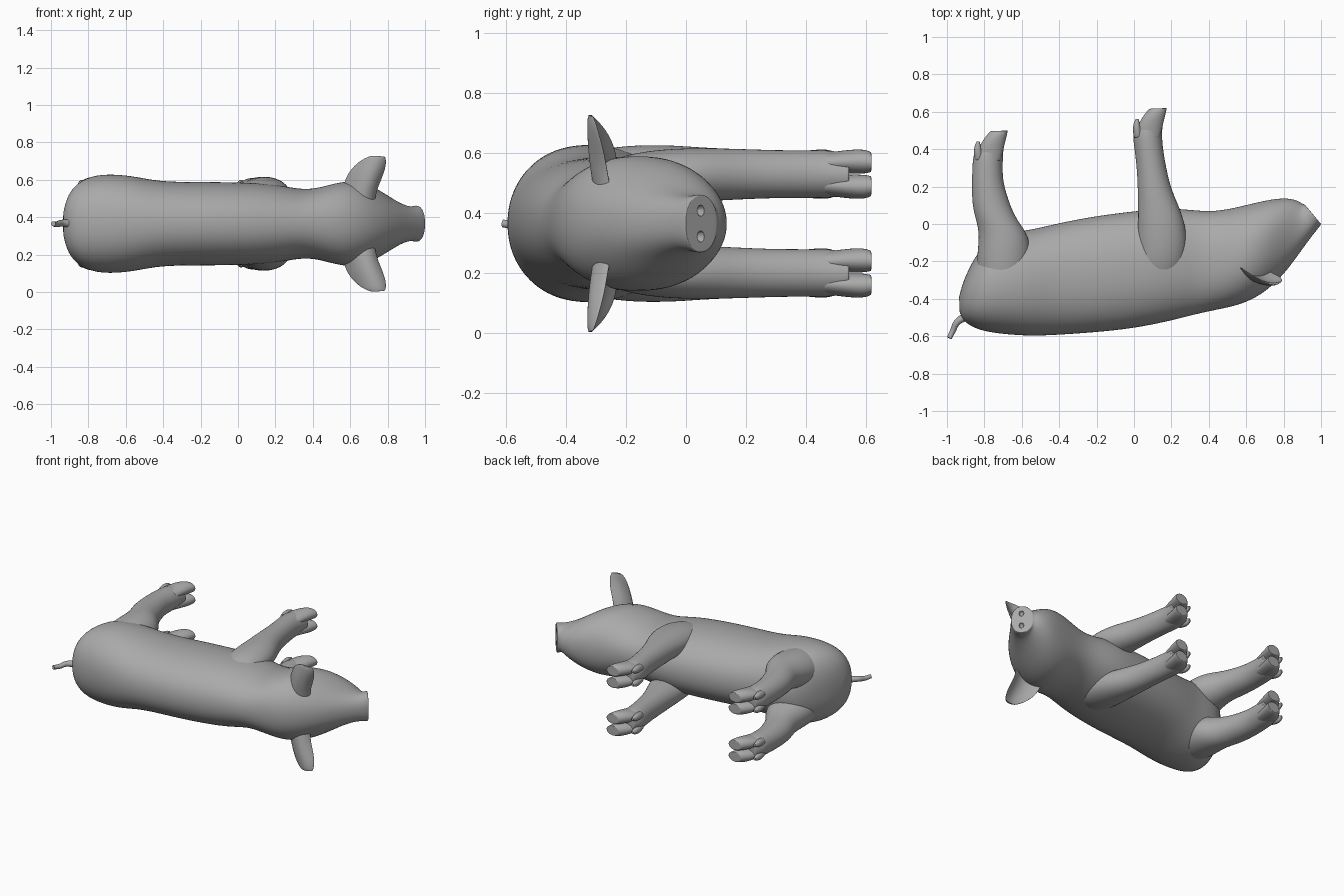
import bpy, bmesh, math
from mathutils import Vector

cube = bpy.data.objects.get("Cube")
if cube:
    bpy.data.objects.remove(cube, do_unlink=True)

MID = 0.365  # height of the animal's plane of symmetry

skin = bpy.data.materials.new("grey skin")
skin.use_nodes = True
COL = (0.40, 0.40, 0.40, 1)
skin.diffuse_color = COL
skin.node_tree.nodes["Principled BSDF"].inputs["Base Color"].default_value = COL
skin.node_tree.nodes["Principled BSDF"].inputs["Roughness"].default_value = 0.7


def loft(name, sections, n=16, power=2.0, levels=2):
    """Skin closed rings; each is (edge a, edge b, half width vector, cup vector)."""
    bm = bmesh.new()
    rings = []
    for a, b, w, cup in sections:
        a, b, w, cup = Vector(a), Vector(b), Vector(w), Vector(cup)
        ring = []
        for i in range(n):
            t = 2 * math.pi * i / n
            c, s = math.cos(t), math.sin(t)
            c2 = math.copysign(abs(c) ** (2 / power), c) * 1.015
            s2 = math.copysign(abs(s) ** (2 / power), s) * 1.015
            ring.append(bm.verts.new((a + b) / 2 + (a - b) / 2 * c2 + w * s2 + cup * s * s))
        rings.append(ring)
    for r, q in zip(rings, rings[1:]):
        for i in range(n):
            j = (i + 1) % n
            bm.faces.new((r[i], r[j], q[j], q[i]))
    # Inset caps keep the ends tidy when subdivided
    caps = [bm.faces.new(rings[0]), bm.faces.new(rings[-1])]
    bmesh.ops.inset_individual(bm, faces=caps, thickness=0.008)
    bmesh.ops.recalc_face_normals(bm, faces=bm.faces)
    me = bpy.data.meshes.new(name)
    bm.to_mesh(me)
    bm.free()
    for p in me.polygons:
        p.use_smooth = True
    me.materials.append(skin)
    ob = bpy.data.objects.new(name, me)
    bpy.context.collection.objects.link(ob)
    sub = ob.modifiers.new("smooth", 'SUBSURF')
    sub.levels = sub.render_levels = levels
    return ob


def flat(rows, dx=0, dy=0):
    """Rows of (ax, ay, bx, by, z centre, half width) become loft sections."""
    return [((ax + dx, ay + dy, z), (bx + dx, by + dy, z), (0, 0, w), (0, 0, 0))
            for ax, ay, bx, by, z, w in rows]


# Body, neck, head and snout: back line, belly line, half width
torso = [
    (-.932, -.47, -.935, -.39, .06), (-.91, -.525, -.915, -.31, .155),
    (-.83, -.568, -.86, -.19, .232), (-.70, -.588, -.76, -.05, .268),
    (-.55, -.597, -.57, -.04, .255), (-.42, -.592, -.42, 0, .222),
    (-.20, -.577, -.20, .042, .222), (0, -.556, 0, .066, .22),
    (.20, -.515, .20, .088, .212), (.33, -.48, .38, .062, .175),
    (.44, -.457, .50, .075, .20), (.55, -.435, .62, .105, .232),
    (.65, -.395, .73, .13, .212), (.74, -.33, .81, .138, .165),
    (.82, -.245, .865, .128, .122), (.895, -.14, .89, .115, .098),
    (.95, -.065, .90, .108, .09), (.985, -.022, .908, .106, .096),
    (.999, -.003, .914, .102, .096), (1.0, .0, .917, .099, .092),
]
body = loft("body", flat([(a, b, c, d, MID, w) for a, b, c, d, w in torso]), 24, 2.2)

# Nostrils sunk into the snout disc
normal = Vector((.76, .65, 0))
for s, side in ((1, "upper"), (-1, "lower")):
    bpy.ops.mesh.primitive_uv_sphere_add(segments=16, ring_count=10, radius=1,
                                         location=(.962, .052, MID + s * .043))
    cut = bpy.context.object
    cut.name = side + "_nostril_cutter"
    cut.scale = (.025, .016, .019)
    cut.rotation_euler = (0, 0, math.atan2(normal.y, normal.x))
    cut.data.materials.append(skin)
    cut.hide_render = True
    cut.hide_viewport = True
    cut.display_type = 'WIRE'
    hole = body.modifiers.new(side + " nostril", 'BOOLEAN')
    hole.operation = 'DIFFERENCE'
    hole.object = cut

# Legs: rear edge, front edge, offset from the middle, half width
fore = [(.03, -.30, .24, -.30, .12, .07), (.02, -.20, .28, -.20, .145, .088),
        (.02, -.07, .285, -.07, .158, .092),
        (.022, .05, .262, .05, .163, .090), (.02, .18, .20, .18, .165, .085),
        (.015, .30, .172, .30, .165, .080), (.0, .42, .152, .42, .165, .080),
        (-.01, .49, .150, .49, .165, .080), (.02, .54, .155, .545, .165, .068)]
hind = [(-.84, -.34, -.56, -.34, .11, .13), (-.845, -.2, -.54, -.2, .135, .128),
        (-.825, -.06, -.56, -.06, .155, .108), (-.845, .02, -.625, .02, .165, .092),
        (-.866, .10, -.662, .10, .167, .085), (-.868, .22, -.70, .22, .167, .081),
        (-.864, .30, -.702, .30, .166, .080), (-.862, .37, -.70, .37, .165, .080),
        (-.83, .42, -.695, .425, .165, .068)]
toe = [(.02, .45, .14, .46, .036, .035), (.012, .51, .152, .51, .040, .038),
       (.035, .56, .163, .56, .042, .042), (.065, .60, .173, .60, .042, .041),
       (.082, .616, .176, .62, .040, .034)]
claw = [(.0, .46, .05, .47, .04, .022), (-.008, .50, .04, .51, .045, .026),
        (-.004, .535, .03, .54, .046, .022), (.008, .56, .025, .562, .046, .010)]

for s, side in ((1, "upper"), (-1, "lower")):
    for leg, rows, dx, dy in (("front", fore, 0, 0), ("hind", hind, -.85, -.12)):
        name = side + "_" + leg
        loft(name + "_leg", flat([(a, b, c, d, MID + s * o, w) for a, b, c, d, o, w in rows]))
        # Cloven toes and dew claws, a pair on each foot
        for k, pos in ((1, "outer"), (-1, "inner")):
            for part, shape in (("toe", toe), ("dew_claw", claw)):
                loft(f"{name}_{pos}_{part}",
                     flat([(a, b, c, d, MID + s * .165 + k * o, w)
                           for a, b, c, d, o, w in shape], dx, dy), 12)

    # Cupped ear: rear edge, front edge, thickness, depth of the cup
    ear = [((.54, -.23, .13), (.73, -.25, .10), .022, .05),
           ((.56, -.225, .20), (.74, -.262, .175), .020, .06),
           ((.585, -.24, .27), (.768, -.272, .24), .014, .06),
           ((.635, -.275, .325), (.788, -.288, .295), .010, .04),
           ((.68, -.305, .352), (.793, -.300, .335), .008, .02),
           ((.71, -.315, .362), (.786, -.310, .358), .005, .008)]
    loft(side + "_ear", [((a[0], a[1], MID + s * a[2]), (b[0], b[1], MID + s * b[2]),
                          (-.3 * t, t, 0), (.25 * c, -c, s * .2 * c))
                         for a, b, t, c in ear])

# Tail: a short kinked tube
curve = bpy.data.curves.new("tail", 'CURVE')
curve.dimensions = '3D'
curve.bevel_depth = 0.018
curve.bevel_resolution = 3
curve.use_fill_caps = True
line = curve.splines.new('BEZIER')
path = [(-.89, -.49, 0, 1.3), (-.945, -.525, .003, 1), (-.968, -.57, -.004, .85), (-.987, -.61, 0, .75)]
line.bezier_points.add(len(path) - 1)
for p, (x, y, z, r) in zip(line.bezier_points, path):
    p.co = (x, y, MID + z)
    p.radius = r
    p.handle_left_type = p.handle_right_type = 'AUTO'
curve.materials.append(skin)
bpy.context.collection.objects.link(bpy.data.objects.new("tail", curve))
